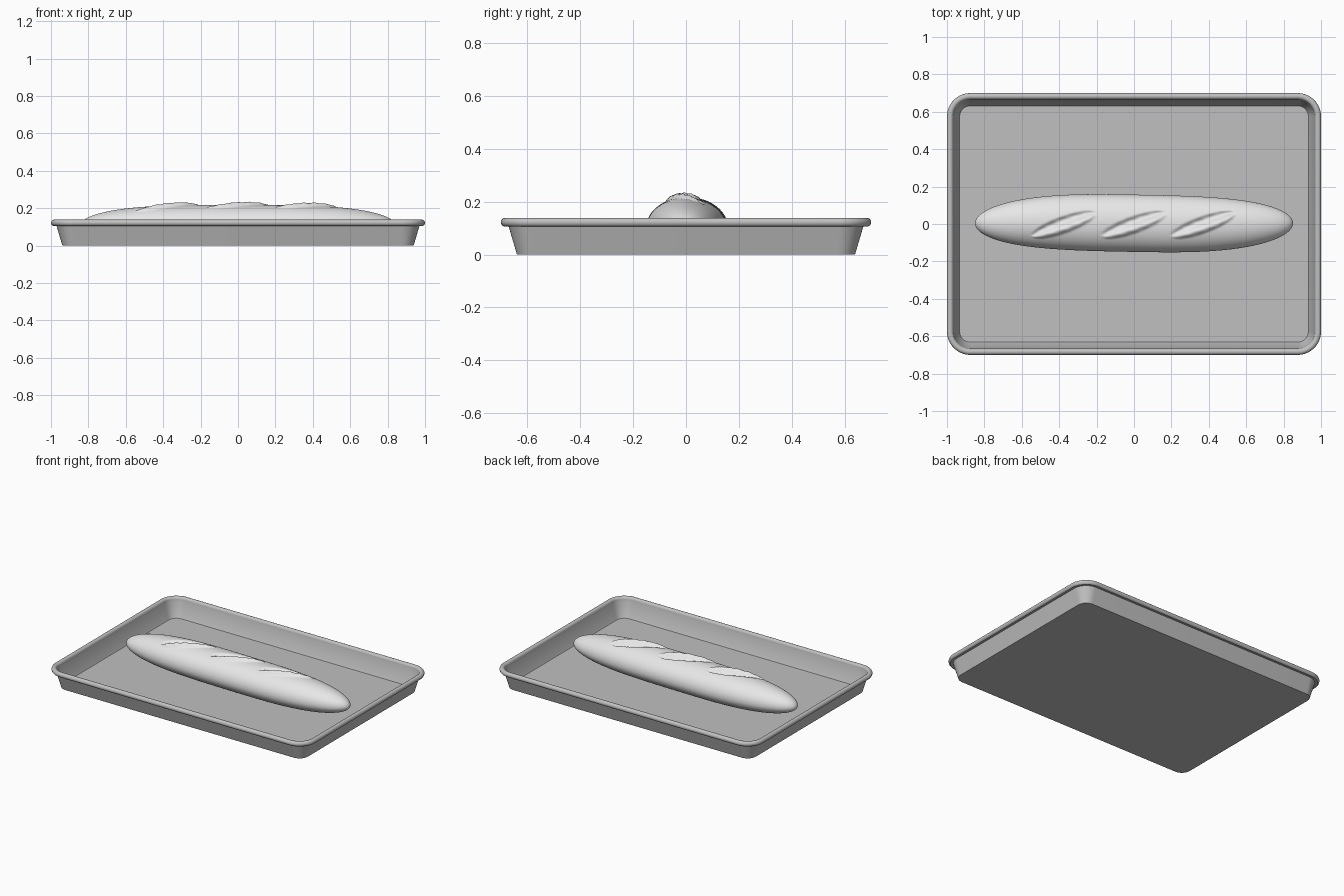
import bpy, bmesh, math

cube = bpy.data.objects.get("Cube")
if cube:
    bpy.data.objects.remove(cube, do_unlink=True)


def make_material(name, value):
    mat = bpy.data.materials.new(name)
    mat.use_nodes = True
    colour = (value, value, value, 1)
    mat.diffuse_color = colour
    mat.node_tree.nodes["Principled BSDF"].inputs["Base Color"].default_value = colour
    return mat


def loft(name, rings, mat, angle):
    """Join closed rings of points with quads and cap both ends."""
    bm = bmesh.new()
    loops = [[bm.verts.new(p) for p in ring] for ring in rings]
    n = len(loops[0])
    for a, b in zip(loops, loops[1:]):
        for i in range(n):
            j = (i + 1) % n
            bm.faces.new((a[i], a[j], b[j], b[i]))
    bm.faces.new(loops[0][::-1])
    bm.faces.new(loops[-1])
    bmesh.ops.recalc_face_normals(bm, faces=bm.faces)
    mesh = bpy.data.meshes.new(name)
    bm.to_mesh(mesh)
    bm.free()
    mesh.materials.append(mat)
    obj = bpy.data.objects.new(name, mesh)
    bpy.context.collection.objects.link(obj)
    bpy.ops.object.select_all(action='DESELECT')
    obj.select_set(True)
    bpy.context.view_layer.objects.active = obj
    bpy.ops.object.shade_smooth_by_angle(angle=math.radians(angle))


# Baking tray: one wall profile swept around a rounded rectangle
HALF_X, HALF_Y, CORNER, STEPS = 1.0, 0.7, 0.125, 12


def rounded_rectangle(inset, z):
    r = CORNER - inset
    ring = []
    for k, (sx, sy) in enumerate([(1, 1), (-1, 1), (-1, -1), (1, -1)]):
        cx, cy = sx * (HALF_X - CORNER), sy * (HALF_Y - CORNER)
        for s in range(STEPS + 1):
            a = (k + s / STEPS) * math.pi / 2
            ring.append((cx + r * math.cos(a), cy + r * math.sin(a), z))
    return ring


BEAD = 0.017
profile = [(0.061, 0), (0.029, 0.108)]
for i in range(13):                                  # rolled rim
    a = math.radians(-70 + i * 21)
    profile.append((BEAD - BEAD * math.cos(a), 0.122 + BEAD * math.sin(a)))
profile += [(0.036, 0.112), (0.064, 0.014), (0.068, 0.008)]
loft("baking_tray", [rounded_rectangle(*p) for p in profile],
     make_material("tray grey", 0.53), 35)

# Bread loaf: long rounded body with three slanted scores
LENGTH, CENTRE_Z, FLOOR = 0.85, 0.1, 0.008
SCORES = (-0.375, 0.0, 0.37)
SLANT = math.radians(20)
ROWS, SIDES = 240, 144


def score_height(x, y):
    """A groove on the back side of each cut and a torn lip on its front side."""
    total = 0
    for cx in SCORES:
        dx, dy = x - cx, y + 0.004
        u = (dx * math.cos(SLANT) + dy * math.sin(SLANT)) / 0.18
        v = (dy * math.cos(SLANT) - dx * math.sin(SLANT)) / 0.045
        if abs(u) < 1:
            taper = (1 - u * u) ** 0.5
            v /= taper
            if abs(v) < 1:
                rough = 1 + 0.15 * math.sin(x * 90 + y * 50) * math.cos(x * 37 - y * 70)
                total -= 0.017 * math.sin(math.pi * v) * taper * rough
    return total


def loaf_ring(t):
    width = 0.153 * (1 - abs(t) ** 3) ** 0.5
    rise = (1 - abs(t) ** 3.5) ** 0.5
    x = LENGTH * t
    bend = 0.004 - 0.005 * math.sin(math.pi * t)
    ring = []
    for i in range(SIDES):
        a = 2 * math.pi * i / SIDES
        y, s = bend + width * math.cos(a), math.sin(a)
        z = CENTRE_Z + s * rise * (0.117 if s > 0 else 0.1)
        if s > 0:
            z += score_height(x, y)
        ring.append((x, y, max(z, FLOOR)))
    return ring


stations = [-math.cos(math.pi * (i + 0.5) / ROWS) for i in range(ROWS)]
loft("bread_loaf", [loaf_ring(t) for t in stations], make_material("pale crust", 0.8), 60)
